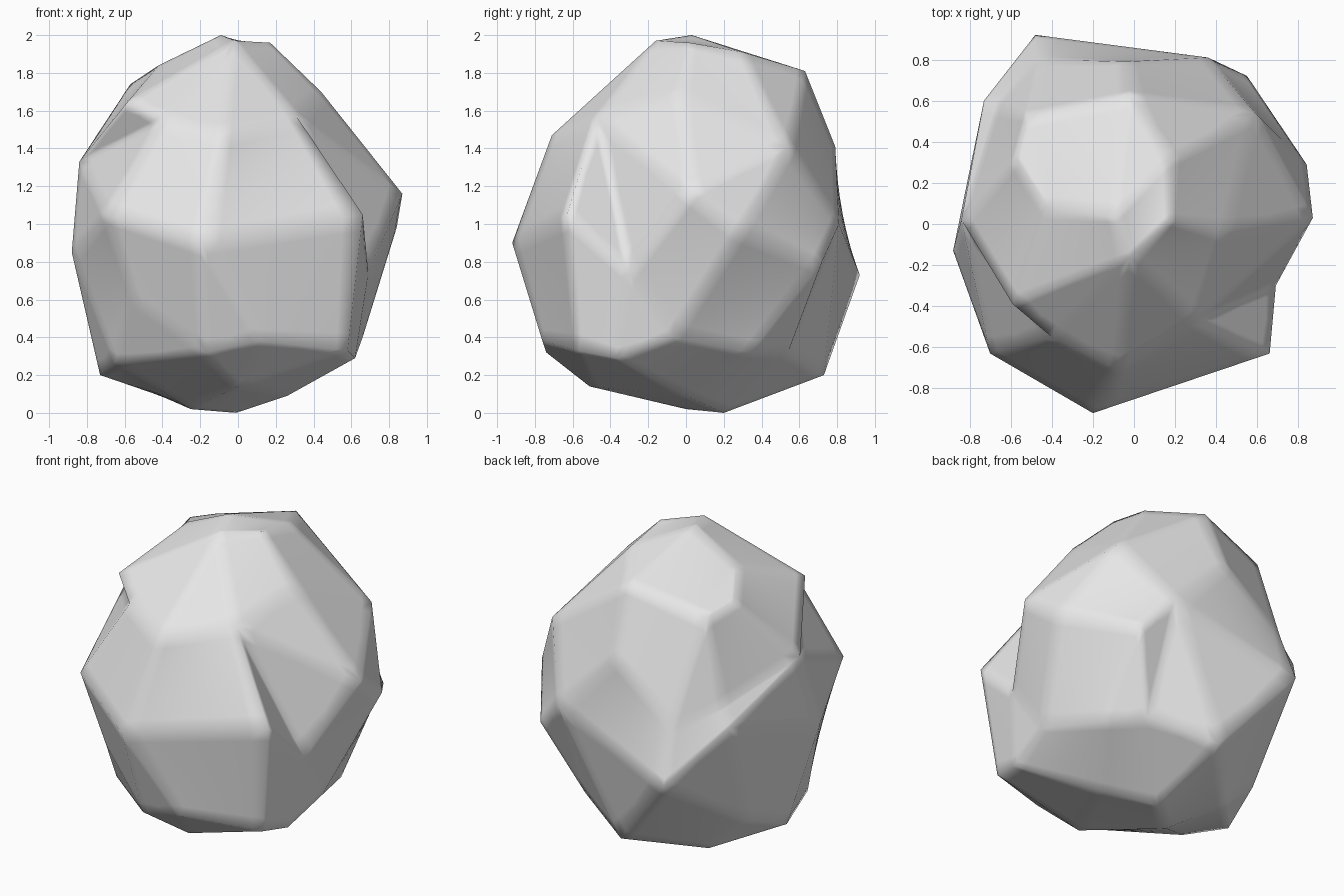
import bpy
import bmesh
from mathutils import Vector

# Remove the default cube
default_cube = bpy.data.objects.get("Cube")
if default_cube:
    bpy.data.objects.remove(default_cube, do_unlink=True)

# Corner points of the boulder, grouped in bands from top to bottom
crown = [
    (-.09, .03, 2.0), (.17, .02, 1.96), (-.02, -.16, 1.97), (-.42, .08, 1.84),
    (.17, .3, 1.91), (-.02, .63, 1.81), (-.57, .32, 1.74), (-.52, .52, 1.7),
    (.44, -.04, 1.7),
]
shoulders = [
    (-.59, -.39, 1.64), (-.4, -.55, 1.55), (-.08, -.71, 1.47), (.31, -.47, 1.57),
    (.59, .54, 1.41), (-.04, .79, 1.41), (-.84, .02, 1.33),
]
waist = [
    (-.2, -.92, .9), (.66, -.63, 1.05), (.69, -.3, .74), (.87, .03, 1.16),
    (.84, .29, .98), (.55, .72, .8), (.36, .81, 1.0), (-.46, .8, 1.06),
    (-.48, .92, .73), (-.66, .59, 1.16), (-.73, .6, 1.06), (-.88, -.13, .85),
    (-.7, -.63, 1.05), (-.55, -.58, .6),
]
base = [
    (.11, -.76, .38), (.58, -.57, .33), (.62, -.37, .29), (.66, -.07, .4),
    (.51, .34, .32), (.35, .54, .32), (-.04, .73, .2), (-.66, .31, .32),
    (-.73, 0, .2), (-.65, -.33, .27), (-.17, -.74, .32), (0, -.51, .14),
    (.26, 0, .09), (-.01, .2, 0), (-.25, 0, .02), (-.41, .35, .09),
]

# Ridges to turn into hollows, as pairs of corners
hollows = [
    (waist[1], waist[3]),
    (shoulders[0], waist[12]),
    (shoulders[5], waist[8]),
    (waist[5], base[6]),
]
centre = Vector((0, 0, 1))


def make_material(name, colour):
    """Plain single-colour material for viewport and render."""
    material = bpy.data.materials.new(name)
    material.use_nodes = True
    material.diffuse_color = colour
    shader = next(n for n in material.node_tree.nodes if n.type == "BSDF_PRINCIPLED")
    shader.inputs["Base Color"].default_value = colour
    shader.inputs["Roughness"].default_value = 0.9
    return material


def wrap_facets(points):
    """Skin the corners on a sphere, then move them to their true places."""
    builder = bmesh.new()
    corners = {p: builder.verts.new((Vector(p) - centre).normalized()) for p in points}
    bmesh.ops.convex_hull(builder, input=list(builder.verts))
    for start, end in hollows:
        ridge = builder.edges.get((corners[start], corners[end]))
        if ridge:
            bmesh.utils.edge_rotate(ridge)
    for point, vert in corners.items():
        vert.co = point
    bmesh.ops.recalc_face_normals(builder, faces=list(builder.faces))
    return builder


# Boulder: nearly flat neighbours merge into four-sided facets
boulder_builder = wrap_facets(crown + shoulders + waist + base)
bmesh.ops.join_triangles(
    boulder_builder,
    faces=list(boulder_builder.faces),
    angle_face_threshold=0.35,
    angle_shape_threshold=0.9,
)
for face in boulder_builder.faces:
    face.smooth = True

boulder_mesh = bpy.data.meshes.new("boulder")
boulder_builder.to_mesh(boulder_mesh)
boulder_builder.free()
boulder_mesh.materials.append(make_material("stone_grey", (0.8, 0.8, 0.8, 1)))
boulder = bpy.data.objects.new("boulder", boulder_mesh)
bpy.context.collection.objects.link(boulder)

# Even subdivision keeps facets flat and softens only the creases
soft_creases = boulder.modifiers.new("soft_creases", "SUBSURF")
soft_creases.subdivision_type = "SIMPLE"
soft_creases.levels = soft_creases.render_levels = 3
